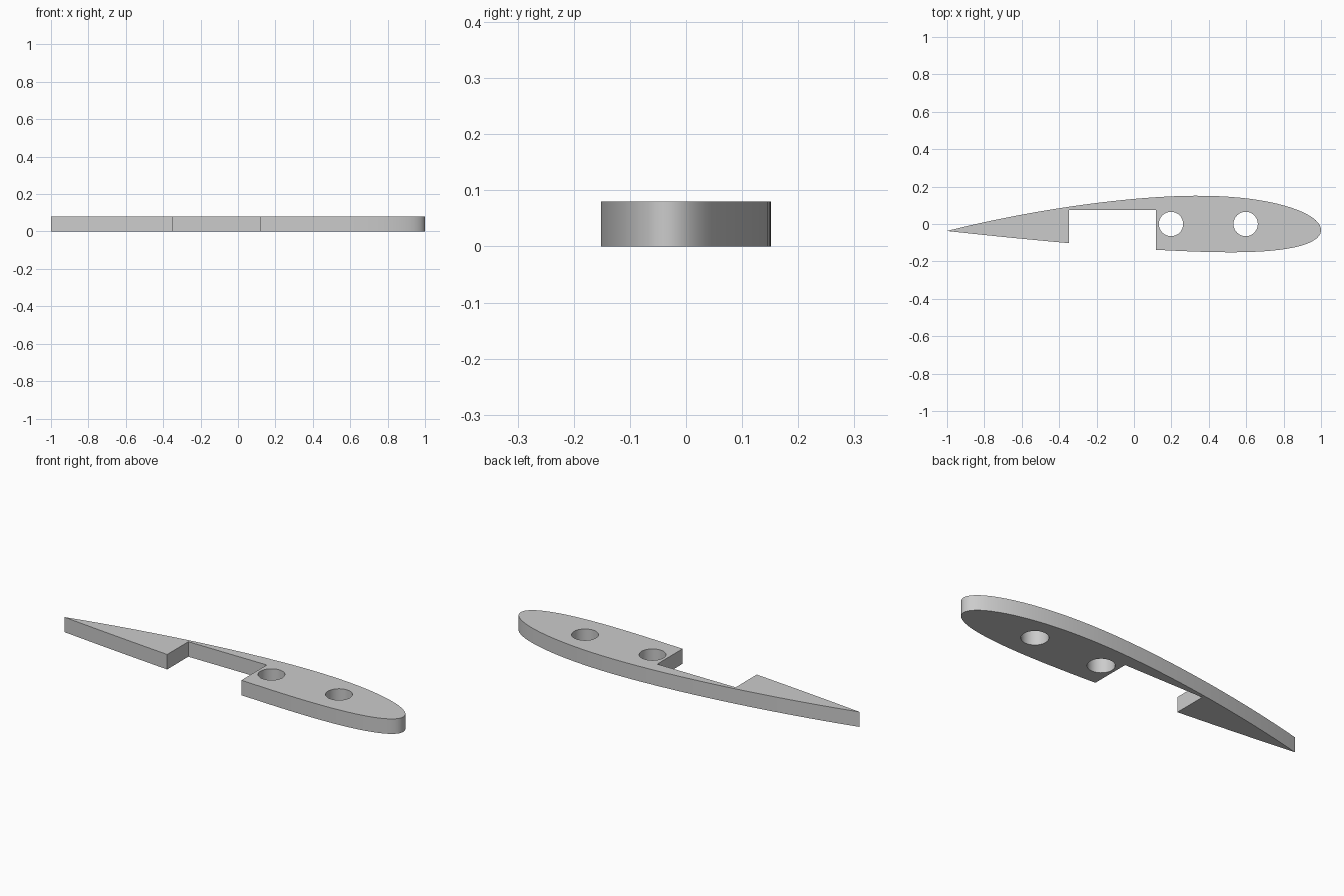
import bpy, bmesh, math

THICK = 0.08
CHORD = 2.0
STEPS = 48

cube = bpy.data.objects.get("Cube")
if cube:
    bpy.data.objects.remove(cube)

grey = bpy.data.materials.new("plain_grey")
grey.use_nodes = True
colour = (0.6, 0.6, 0.6, 1)
grey.diffuse_color = colour
grey.node_tree.nodes["Principled BSDF"].inputs["Base Color"].default_value = colour


def prism(name, outline, z0, z1):
    """Extrude a closed counter-clockwise outline from z0 to z1."""
    bm = bmesh.new()
    base = bm.faces.new([bm.verts.new((x, y, z0)) for x, y in outline])
    top = bmesh.ops.extrude_face_region(bm, geom=[base])["geom"]
    verts = [g for g in top if isinstance(g, bmesh.types.BMVert)]
    bmesh.ops.translate(bm, verts=verts, vec=(0, 0, z1 - z0))
    bmesh.ops.recalc_face_normals(bm, faces=bm.faces)
    mesh = bpy.data.meshes.new(name)
    bm.to_mesh(mesh)
    bm.free()
    obj = bpy.data.objects.new(name, mesh)
    bpy.context.collection.objects.link(obj)
    mesh.materials.append(grey)
    return obj


def section(t, side, camber=0.02, peak=0.4, thick=0.15):
    """Point on a cambered wing section; t runs from nose to tail."""
    half = 5 * thick * (0.2969 * math.sqrt(t) - 0.126 * t - 0.3516 * t**2
                        + 0.2843 * t**3 - 0.1036 * t**4)
    span = peak if t < peak else 1 - peak
    k = camber / span**2
    mean = k * (2 * peak * t - t * t + (0 if t < peak else 1 - 2 * peak))
    slope = math.atan(2 * k * (peak - t))
    x = t - side * half * math.sin(slope)
    y = mean + side * half * math.cos(slope)
    return 1 - CHORD * x, CHORD * y


# Rib outline: upper curve nose to tail, then lower curve back to the nose
ts = [(1 - math.cos(math.pi * i / STEPS)) / 2 for i in range(STEPS + 1)]
outline = [section(t, 1) for t in ts] + [section(t, -1) for t in ts[-2:0:-1]]
ys = [p[1] for p in outline]
mid = (max(ys) + min(ys)) / 2
rib = prism("wing_rib", [(x, y - mid) for x, y in outline], 0, THICK)

# Cutters: rectangular notch in the underside and two round spar holes
cutters = [prism("notch_cutter", [(-0.347, -0.4), (0.117, -0.4),
                                  (0.117, 0.076), (-0.347, 0.076)], -0.1, 0.2)]
for cx in (0.198, 0.597):
    ring = [(cx + 0.065 * math.cos(a), 0.065 * math.sin(a))
            for a in (math.tau * i / 48 for i in range(48))]
    cutters.append(prism("hole_cutter", ring, -0.1, 0.2))

bpy.ops.object.select_all(action="DESELECT")
rib.select_set(True)
bpy.context.view_layer.objects.active = rib
for cutter in cutters:
    cutter.hide_render = True
    cut = rib.modifiers.new("cut", "BOOLEAN")
    cut.operation = "DIFFERENCE"
    cut.solver = "EXACT"
    cut.object = cutter
    bpy.ops.object.modifier_apply(modifier=cut.name)
    bpy.data.objects.remove(cutter)

bpy.ops.object.shade_smooth_by_angle(angle=math.radians(30))
